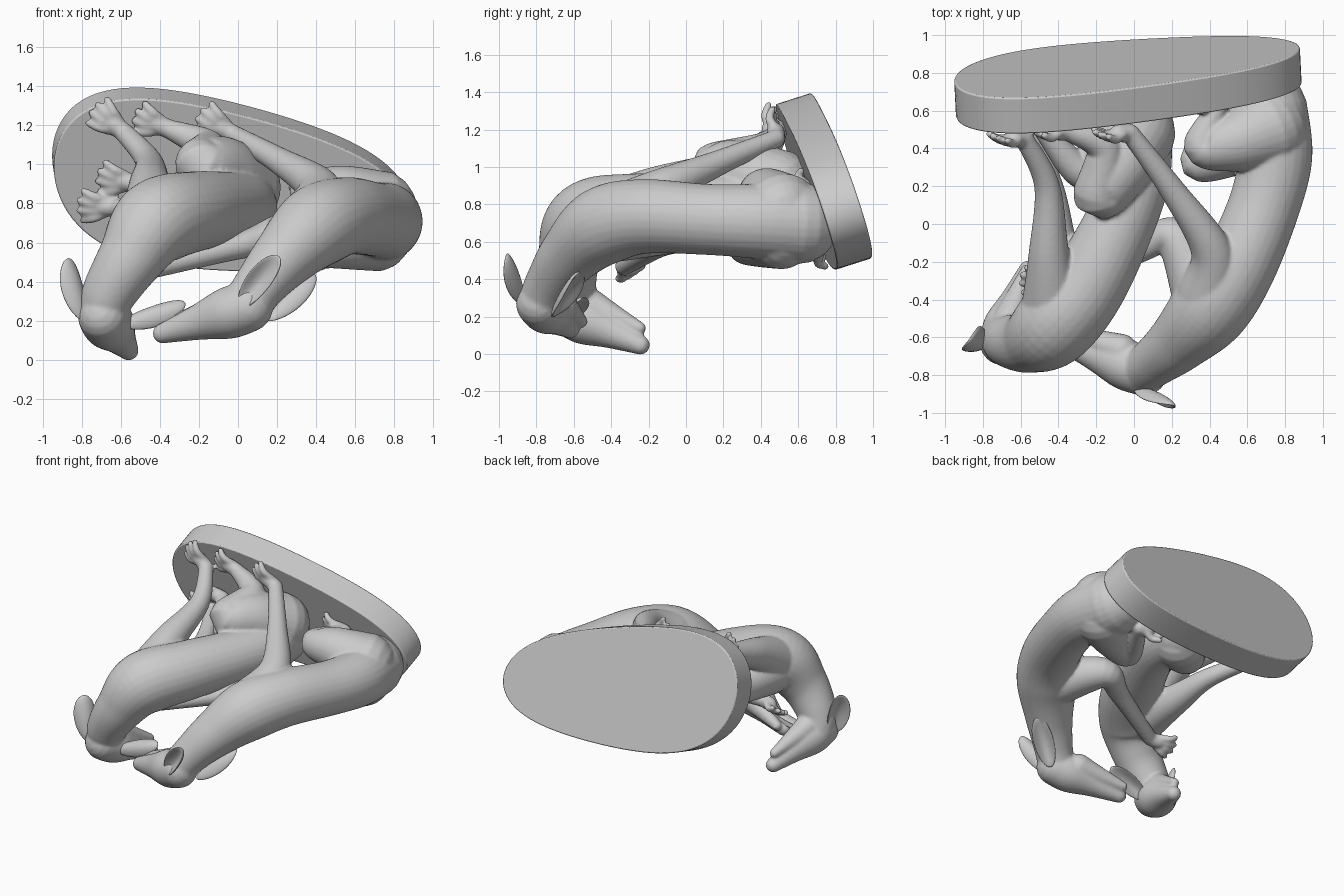
import bpy, bmesh, math
from mathutils import Vector

if "Cube" in bpy.data.objects:
    bpy.data.objects.remove(bpy.data.objects["Cube"])

stone = bpy.data.materials.new("grey_stone")
stone.use_nodes = True
stone.diffuse_color = (0.6, 0.6, 0.6, 1)
stone.node_tree.nodes["Principled BSDF"].inputs["Base Color"].default_value = (0.6, 0.6, 0.6, 1)
BASE_NORMAL = Vector((-0.05, 1, 0.32)).normalized()


def make_object(name, bm):
    bmesh.ops.recalc_face_normals(bm, faces=bm.faces)
    me = bpy.data.meshes.new(name)
    bm.to_mesh(me)
    bm.free()
    me.materials.append(stone)
    ob = bpy.data.objects.new(name, me)
    bpy.context.collection.objects.link(ob)
    return ob


def spline(pts, steps=8):
    """Smooth curve through the points."""
    p = [Vector(q) for q in (pts[0], *pts, pts[-1])]
    out = []
    for a, b, c, d in zip(p, p[1:], p[2:], p[3:]):
        for s in range(steps):
            t = s / steps
            out.append(0.5 * (2 * b + (c - a) * t + (2 * a - 5 * b + 4 * c - d) * t ** 2
                              + (3 * b - a - 3 * c + d) * t ** 3))
    return out + [p[-1]]


def tube(bm, pts, sides=28):
    """Round-ended tube through (x, y, z, radius) points."""
    path = [(q.xyz, q[3]) for q in spline(pts)]
    t0 = (path[1][0] - path[0][0]).normalized()
    t1 = (path[-1][0] - path[-2][0]).normalized()
    angles = [math.radians(20 * a) for a in range(1, 5)]
    (c0, r0), (c1, r1) = path[0], path[-1]
    head = [(c0 - t0 * r0 * math.sin(a), r0 * math.cos(a)) for a in reversed(angles)]
    tail = [(c1 + t1 * r1 * math.sin(a), r1 * math.cos(a)) for a in angles]
    path = head + path + tail
    tangent, side, rings = t0, t0.orthogonal().normalized(), []
    for i, (c, r) in enumerate(path):
        new = (path[min(i + 1, len(path) - 1)][0] - path[max(i - 1, 0)][0]).normalized()
        side = tangent.rotation_difference(new) @ side
        tangent = new
        up = tangent.cross(side)
        rings.append([bm.verts.new(c + r * (math.cos(k * math.tau / sides) * side
                                            + math.sin(k * math.tau / sides) * up))
                      for k in range(sides)])
    for a, b in zip(rings, rings[1:]):
        for k in range(sides):
            j = (k + 1) % sides
            bm.faces.new((a[k], a[j], b[j], b[k]))
    bm.faces.new(rings[0])
    bm.faces.new(rings[-1])


def leg(bm, *pts, top, taper, normal=BASE_NORMAL):
    """Tapering leg; the last point is where the four spread toes end."""
    joints = [Vector(p) for p in pts[:-1]]
    w, t = joints[-1], Vector(pts[-1])
    n = len(joints) - 1
    tube(bm, [(*p, .05 + (top - .05) * (1 - i / n) ** taper) for i, p in enumerate(joints)])
    tube(bm, [(*w, .05), (*w.lerp(t, .35), .048)])
    across = normal.cross(t - w).normalized()
    for k in (-1.5, -.5, .5, 1.5):
        start = w.lerp(t, .3) + across * k * .022
        end = t + across * k * .052 - (t - w) * .1 * abs(k)
        mid = start.lerp(end, .55) - normal * .02
        tube(bm, [(*start, .026), (*mid, .025), (*end, .02)], 10)


def head(bm, skull, nose, jaw_offset):
    """Skull narrowing to a muzzle, with a separate lower jaw."""
    s, n, j = Vector(skull), Vector(nose), Vector(jaw_offset)
    tube(bm, [(*s.lerp(n, f), r) for f, r in ((0, .13), (.25, .132), (.6, .09), (1, .052))])
    tube(bm, [(*(s.lerp(n, f) + j), r) for f, r in ((.25, .09), (.6, .06), (.94, .034))])


def fuse(name, bm):
    """One smooth skin over all the parts."""
    ob = make_object(name, bm)
    rm = ob.modifiers.new("fuse", 'REMESH')
    rm.mode = 'VOXEL'
    rm.voxel_size = 0.011
    rm.use_smooth_shade = True
    sm = ob.modifiers.new("soften", 'SMOOTH')
    sm.factor = 0.5
    sm.iterations = 5


def ear(name, root, tip, width, facing):
    """Paddle-shaped cup, hollow towards the facing direction."""
    root, tip = Vector(root), Vector(tip)
    axis = (tip - root).normalized()
    f = Vector(facing)
    f = (f - axis * f.dot(axis)).normalized()
    across = f.cross(axis)
    bm = bmesh.new()
    bmesh.ops.create_uvsphere(bm, u_segments=28, v_segments=16, radius=1)
    for v in bm.verts:
        x, y, z = v.co
        hollow = .045 * x * x if x > 0 else 0
        v.co = (root.lerp(tip, (z + 1) / 2) + across * y * width / 2 * (1 + .1 * z)
                + f * (x * .03 + .03 * y * y - hollow))
    for face in bm.faces:
        face.smooth = True
    make_object(name, bm)


# Egg-shaped plinth laid on the tilted plane, broad at -x
bm = bmesh.new()
ring = []
for k in range(96):
    a = k * math.tau / 96
    c = math.cos(a)
    x = -.037 + .915 * c
    z = .913 - .14 * x + (.405 - .095 * c + .1 * c * c) * math.sin(a)
    ring.append(bm.verts.new((x, 1.143 + .05 * x - .32 * z, z)))
res = bmesh.ops.extrude_face_region(bm, geom=[bm.faces.new(ring)], use_keep_orig=True)
bmesh.ops.translate(bm, verts=[v for v in res["geom"] if isinstance(v, bmesh.types.BMVert)],
                    vec=-BASE_NORMAL * .2)
plinth = make_object("plinth", bm)
bev = plinth.modifiers.new("edge", 'BEVEL')
bev.width = .008
bev.segments = 2
bev.angle_limit = math.radians(50)
bpy.ops.object.select_all(action='DESELECT')
plinth.select_set(True)
bpy.context.view_layer.objects.active = plinth
bpy.ops.object.shade_smooth_by_angle(angle=math.radians(35))

# Animal on the +x side: trunk and neck, head, forelegs, hind legs
bm = bmesh.new()
tube(bm, [(.70, .60, .70, .22), (.745, .36, .71, .2), (.69, .1, .72, .19), (.55, -.23, .735, .2),
          (.40, -.45, .68, .21), (.24, -.62, .53, .165), (.12, -.72, .39, .135),
          (.05, -.77, .29, .125)])
head(bm, (.05, -.78, .27), (-.385, -.62, .135), (-.01, .07, .03))
leg(bm, (.40, -.36, .74), (.41, -.14, .88), (.21, .17, 1.02), (-.02, .48, 1.15),
    (-.2, .48, 1.26), top=.17, taper=1.7)
leg(bm, (.36, -.38, .65), (.21, -.07, .64), (0, -.15, .58), (-.42, -.33, .47),
    (-.6, -.29, .44), top=.16, taper=1.7, normal=Vector((0, -.5, .8)).normalized())
leg(bm, (.70, .5, .76), (.52, .43, .84), (.36, .42, .86), (.45, .63, .88),
    (.27, .64, .91), top=.22, taper=1.1)
leg(bm, (.70, .5, .64), (.5, .38, .60), (.33, .34, .57), (.52, .68, .55),
    (.36, .73, .54), top=.19, taper=1.2)
fuse("large_animal", bm)

# Animal on the -x side, in the same order
bm = bmesh.new()
tube(bm, [(0, .5, .78, .20), (0, .2, .78, .18), (-.22, -.28, .76, .205),
          (-.42, -.53, .70, .22), (-.55, -.62, .52, .17), (-.66, -.62, .34, .14),
          (-.69, -.59, .23, .125)])
head(bm, (-.69, -.62, .22), (-.56, -.245, .048), (0, .02, .08))
leg(bm, (-.43, -.44, .74), (-.45, -.17, .89), (-.46, .2, 1.02), (-.58, .45, 1.16),
    (-.74, .46, 1.29), top=.17, taper=1.7)
leg(bm, (-.42, -.38, .66), (-.42, -.05, .66), (-.46, .25, .71), (-.62, .58, .78),
    (-.82, .6, .79), top=.16, taper=1.7)
leg(bm, (0, .48, .88), (-.09, .29, .97), (-.19, .16, 1.0), (-.16, .4, 1.09),
    (-.35, .49, 1.18), (-.53, .49, 1.25), top=.22, taper=1)
leg(bm, (-.02, .46, .74), (-.2, .32, .76), (-.31, .3, .8), (-.52, .56, .9),
    (-.72, .57, .94), top=.19, taper=1.2)
fuse("small_animal", bm)

# Ears
ear("large_animal_right_ear", (.01, -.87, .27), (.21, -.96, .53), .13, (0, -.9, .35))
ear("large_animal_left_ear", (.15, -.71, .20), (.39, -.57, .44), .14, (.5, .65, -.6))
ear("small_animal_right_ear", (-.79, -.64, .2), (-.87, -.61, .52), .16, (-.7, .5, .2))
ear("small_animal_left_ear", (-.6, -.60, .18), (-.27, -.57, .29), .13, (.1, .75, -.65))
